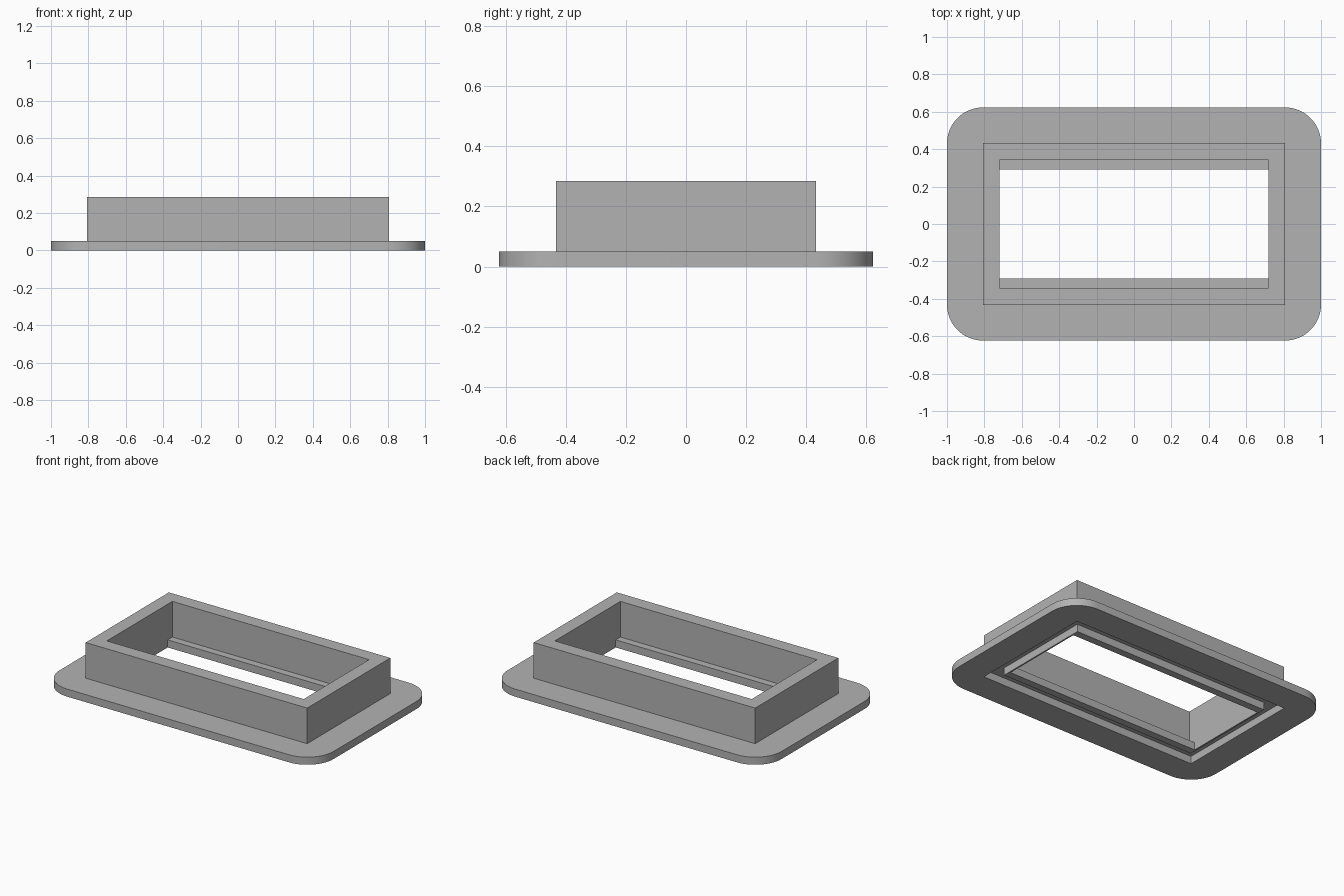
import bpy, bmesh, math
from mathutils import Vector

cube = bpy.data.objects.get("Cube")
if cube:
    bpy.data.objects.remove(cube, do_unlink=True)

# Single grey finish
grey = bpy.data.materials.new("plain grey")
grey.use_nodes = True
colour = (0.45, 0.45, 0.45, 1)
grey.diffuse_color = colour
grey.node_tree.nodes["Principled BSDF"].inputs["Base Color"].default_value = colour

# Main dimensions (half sizes)
FLANGE = (1.0, 0.623)
COLLAR = (0.808, 0.433)
OPENING = (0.718, 0.341)
RAIL_Y = 0.292
BASE, TOP = 0.05, 0.285
LIP = 0.01


def rectangle(half, radius=0, steps=14):
    """Outline of a rectangle, with optional rounded corners."""
    points = []
    for i, (sx, sy) in enumerate([(1, 1), (-1, 1), (-1, -1), (1, -1)]):
        cx, cy = sx * (half[0] - radius), sy * (half[1] - radius)
        if not radius:
            points.append((cx, cy))
            continue
        for k in range(steps + 1):
            a = math.pi / 2 * (i + k / steps)
            points.append((cx + radius * math.cos(a), cy + radius * math.sin(a)))
    return points


def slab(name, outlines, z0, z1):
    """Extrude an outline, minus any holes, between two heights."""
    bm = bmesh.new()
    edges = []
    for outline in outlines:
        verts = [bm.verts.new((x, y, z0)) for x, y in outline]
        edges += [bm.edges.new((v, verts[i - 1])) for i, v in enumerate(verts)]
    bmesh.ops.triangle_fill(bm, edges=edges, use_beauty=True)
    result = bmesh.ops.extrude_face_region(bm, geom=bm.faces[:])
    moved = [g for g in result["geom"] if isinstance(g, bmesh.types.BMVert)]
    bmesh.ops.translate(bm, verts=moved, vec=Vector((0, 0, z1 - z0)))
    bmesh.ops.recalc_face_normals(bm, faces=bm.faces[:])
    mesh = bpy.data.meshes.new(name)
    bm.to_mesh(mesh)
    bm.free()
    mesh.materials.append(grey)
    obj = bpy.data.objects.new(name, mesh)
    bpy.context.collection.objects.link(obj)
    return obj


def bar(name, x0, x1, y0, y1):
    return slab(name, [[(x0, y0), (x1, y0), (x1, y1), (x0, y1)]], 0, BASE)


# Rounded flange around the collar
flange = slab("flange", [rectangle(FLANGE, FLANGE[0] - COLLAR[0]), rectangle(COLLAR)], 0, BASE)
bpy.ops.object.select_all(action="DESELECT")
flange.select_set(True)
bpy.context.view_layer.objects.active = flange
bpy.ops.object.shade_smooth_by_angle(angle=math.radians(30))

# Upright rectangular collar
slab("collar", [rectangle(COLLAR), rectangle(OPENING)], BASE, TOP)

# Long retaining rails and thin end lips under the collar
ox, oy = OPENING
for s, side, end in ((1, "back", "left"), (-1, "front", "right")):
    bar(side + "_rail", -ox, ox, *sorted((s * RAIL_Y, s * oy)))
    bar(end + "_lip", *sorted((s * ox, s * (ox + LIP))), -oy, oy)
